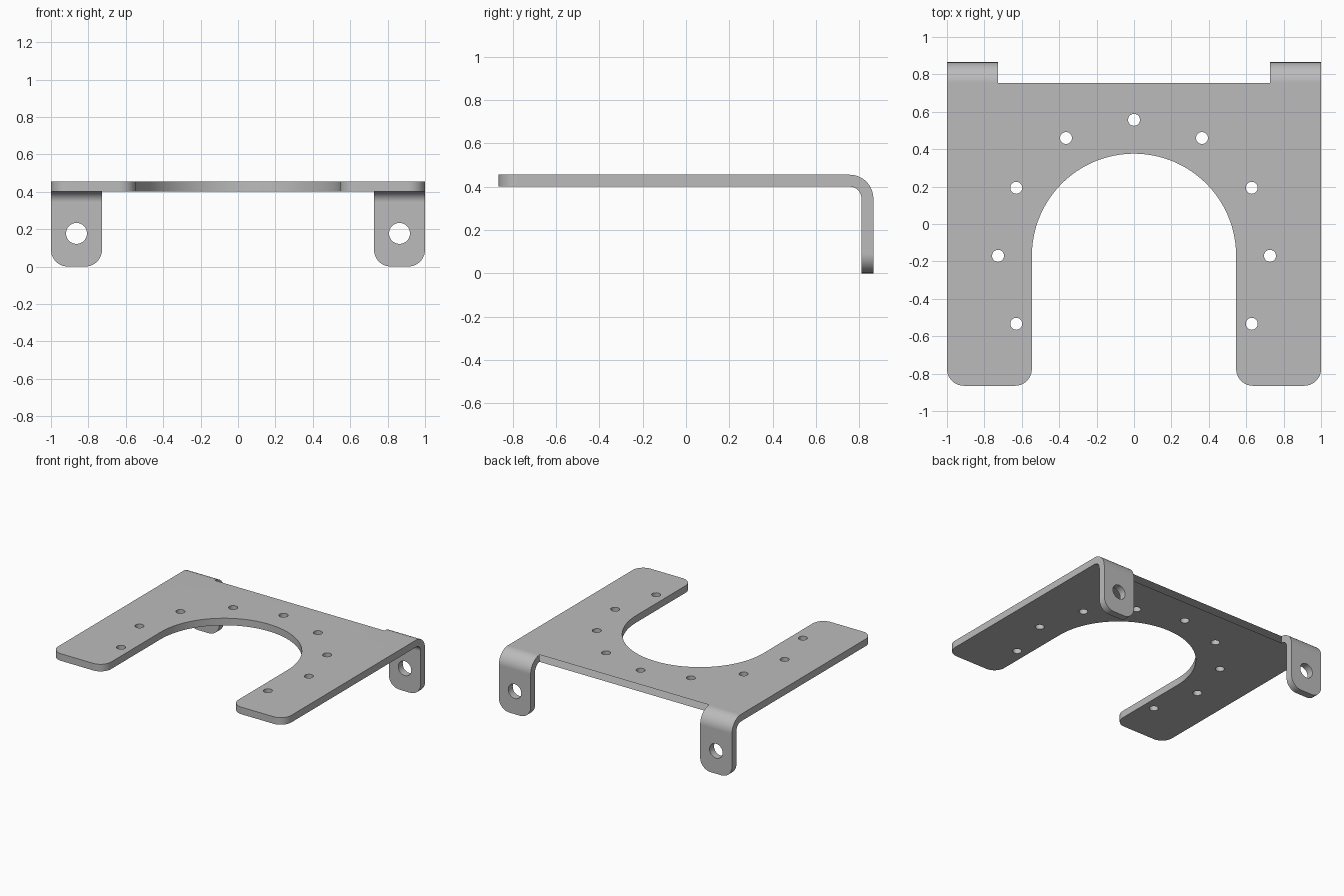
import bpy
import bmesh
from math import cos, sin, radians
from mathutils import Matrix, Vector

cube = bpy.data.objects.get("Cube")
if cube:
    bpy.data.objects.remove(cube, do_unlink=True)

# Main dimensions
T = 0.055                   # sheet thickness
TOP = 0.455                 # upper face height
BACK, FRONT = 0.755, -0.865  # plate ends
TAB_IN = 0.727              # inner side of the tabs
BEND = 2 * T                # outer bend radius
BEND_Z = TOP - BEND
ARCH_Y, ARCH_R = -0.17, 0.546
CORNER = 0.09
EPS = 0.001


def arc(cx, cy, r, start, end, steps):
    """Points on an arc, angles in degrees."""
    angles = [radians(start + (end - start) * i / steps) for i in range(steps + 1)]
    return [(cx + r * cos(a), cy + r * sin(a)) for a in angles]


def circle(cx, cy, r, steps=32):
    return arc(cx, cy, r, 0, 360, steps)[:-1]


def add_sheet(bm, loops, origin, u, v, w, thickness):
    """Fill an outline with holes on the u-v plane and extrude it along w."""
    u, v, w, origin = Vector(u), Vector(v), Vector(w), Vector(origin)
    edges = []
    for loop in loops:
        verts = [bm.verts.new(origin + u * a + v * b) for a, b in loop]
        edges += [bm.edges.new((verts[i - 1], verts[i])) for i in range(len(verts))]
    filled = bmesh.ops.triangle_fill(bm, edges=edges, use_beauty=True)
    faces = [g for g in filled["geom"] if isinstance(g, bmesh.types.BMFace)]
    result = bmesh.ops.extrude_face_region(bm, geom=faces, use_keep_orig=True)
    moved = [g for g in result["geom"] if isinstance(g, bmesh.types.BMVert)]
    bmesh.ops.translate(bm, verts=moved, vec=w * thickness)


bm = bmesh.new()

# Horseshoe plate: half outline, mirrored, with a ring of screw holes
half = arc(0, ARCH_Y, ARCH_R, 90, 0, 32)
half += arc(ARCH_R + CORNER, FRONT + CORNER, CORNER, 180, 270, 10)
half += arc(1 - CORNER, FRONT + CORNER, CORNER, 270, 360, 10)
half += [(1, BACK), (TAB_IN, BACK)]
outline = half + [(-x, y) for x, y in reversed(half[1:])]
holes = [circle(0.727 * cos(radians(a)), ARCH_Y + 0.727 * sin(radians(a)), 0.032)
         for a in range(-30, 211, 30)]
add_sheet(bm, [outline] + holes, (0, 0, TOP), (1, 0, 0), (0, 1, 0), (0, 0, -1), T)

# Bent tabs at the back corners
for x0 in (TAB_IN, -1):
    x1 = x0 + 1 - TAB_IN
    bend = arc(BACK, BEND_Z, BEND, 90, 0, 16) + arc(BACK, BEND_Z, T, 0, 90, 16)
    add_sheet(bm, [bend], (x0, 0, 0), (0, 1, 0), (0, 0, 1), (1, 0, 0), x1 - x0)
    lug = [(x1, BEND_Z), (x0, BEND_Z)]
    lug += arc(x0 + CORNER, CORNER, CORNER, 180, 270, 10)
    lug += arc(x1 - CORNER, CORNER, CORNER, 270, 360, 10)
    add_sheet(bm, [lug, circle((x0 + x1) / 2, 0.177, 0.056)],
              (0, BACK + BEND, 0), (1, 0, 0), (0, 0, 1), (0, -1, 0), T)

# Weld the seams and drop the hidden walls inside them
bmesh.ops.remove_doubles(bm, verts=bm.verts, dist=EPS / 10)


def hidden(face):
    points = [v.co for v in face.verts]
    at_lug = all(abs(p.z - BEND_Z) < EPS for p in points)
    at_plate = all(abs(p.y - BACK) < EPS and abs(p.x) > TAB_IN - EPS for p in points)
    return at_lug or at_plate


bmesh.ops.delete(bm, geom=[f for f in bm.faces if hidden(f)], context="FACES_ONLY")
bmesh.ops.recalc_face_normals(bm, faces=bm.faces)

mesh = bpy.data.meshes.new("mounting_bracket")
bm.to_mesh(mesh)
bm.free()
bracket = bpy.data.objects.new("mounting_bracket", mesh)
bpy.context.collection.objects.link(bracket)

# Grey metal
colour = (0.5, 0.5, 0.5, 1)
metal = bpy.data.materials.new("grey_metal")
metal.use_nodes = True
metal.diffuse_color = colour
metal.node_tree.nodes["Principled BSDF"].inputs["Base Color"].default_value = colour
mesh.materials.append(metal)

# Smooth curved walls, crisp edges, flat large faces
bpy.ops.object.select_all(action="DESELECT")
bracket.select_set(True)
bpy.context.view_layer.objects.active = bracket
bpy.ops.object.shade_smooth_by_angle(angle=radians(30))
weighted = bracket.modifiers.new("weighted_normals", "WEIGHTED_NORMAL")
weighted.keep_sharp = True
